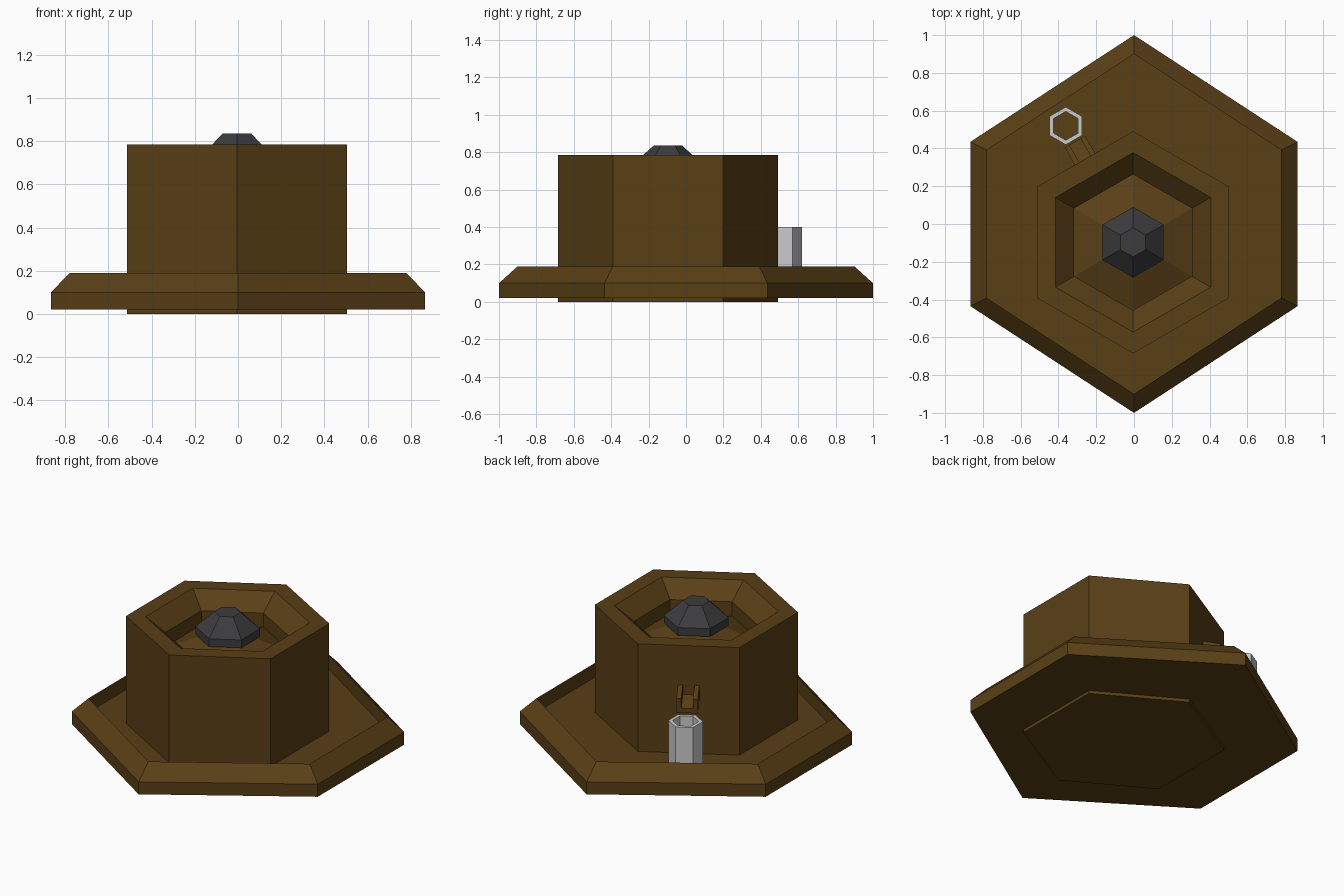
import bpy, bmesh, math
from mathutils import Matrix

if "Cube" in bpy.data.objects:
    bpy.data.objects.remove(bpy.data.objects["Cube"])

CX, CY = -0.005, -0.097      # axis of the raised body


def material(name, rgb):
    m = bpy.data.materials.new(name)
    m.diffuse_color = (*rgb, 1)
    m.use_nodes = True
    m.node_tree.nodes["Principled BSDF"].inputs["Base Color"].default_value = m.diffuse_color
    return m


brown = material("brown", (0.10, 0.05, 0.008))
dark = material("dark_grey", (0.045, 0.045, 0.048))


def finish(name, bm, mat=None):
    bmesh.ops.recalc_face_normals(bm, faces=bm.faces)
    me = bpy.data.meshes.new(name)
    bm.to_mesh(me)
    bm.free()
    ob = bpy.data.objects.new(name, me)
    bpy.context.collection.objects.link(ob)
    if mat:
        me.materials.append(mat)
    return ob


def hex_lathe(name, profile, center, mat=None, side=0.5, closed=False):
    """Six-sided lathe of (radius, z); side = y of the side corners per radius."""
    bm = bmesh.new()
    h = math.sqrt(3) / 2
    corners = [(0, 1), (-h, side), (-h, -side), (0, -1), (h, -side), (h, side)]
    rings = [[bm.verts.new((center[0] + r * x, center[1] + r * y, z))
              for x, y in corners] for r, z in profile]
    pairs = list(zip(rings, rings[1:]))
    if closed:
        pairs.append((rings[-1], rings[0]))
    else:
        bm.faces.new(rings[0])
        bm.faces.new(rings[-1])
    for a, b in pairs:
        for i in range(6):
            j = (i + 1) % 6
            bm.faces.new((a[i], a[j], b[j], b[i]))
    return finish(name, bm, mat)


# wide tray with a sloped rim and sunken floor
hex_lathe("base_tray", [(1, 0.02), (1, 0.10), (0.9, 0.19), (0.9, 0.10)],
          (0, 0), brown, side=0.435)

# raised body with a funnel top, well and shallow central cone
hex_lathe("body", [(0.588, 0), (0.588, 0.785), (0.475, 0.785), (0.36, 0.69),
                   (0.36, 0.60), (0.12, 0.69)], (CX, CY), brown)

# dark cap on the cone
hex_lathe("centre_cap", [(0.187, 0.685), (0.187, 0.735), (0.077, 0.835)],
          (CX, CY), dark)

# open tube standing on the tray behind the body
ang = math.radians(120)
tube_at = (CX + 0.712 * math.cos(ang), CY + 0.712 * math.sin(ang))
hex_lathe("cup_tube", [(0.1, 0.10), (0.1, 0.40), (0.076, 0.40), (0.076, 0.10)],
          tube_at, closed=True)

# sloping U-shaped spout above the tube: section across, extruded outward
section = [(-0.062, 0), (0.062, 0), (0.062, 0.09), (0.034, 0.09),
           (0.034, 0.03), (-0.034, 0.03), (-0.034, 0.09), (-0.062, 0.09)]
bm = bmesh.new()
ends = [[bm.verts.new((d, y, z0 + z)) for y, z in section]
        for d, z0 in ((0.49, 0.45), (0.615, 0.405))]
for e in ends:
    bm.faces.new(e)
for i in range(8):
    j = (i + 1) % 8
    bm.faces.new((ends[0][i], ends[0][j], ends[1][j], ends[1][i]))
bm.transform(Matrix.Translation((CX, CY, 0)) @ Matrix.Rotation(ang, 4, 'Z'))
finish("spout", bm, brown)
